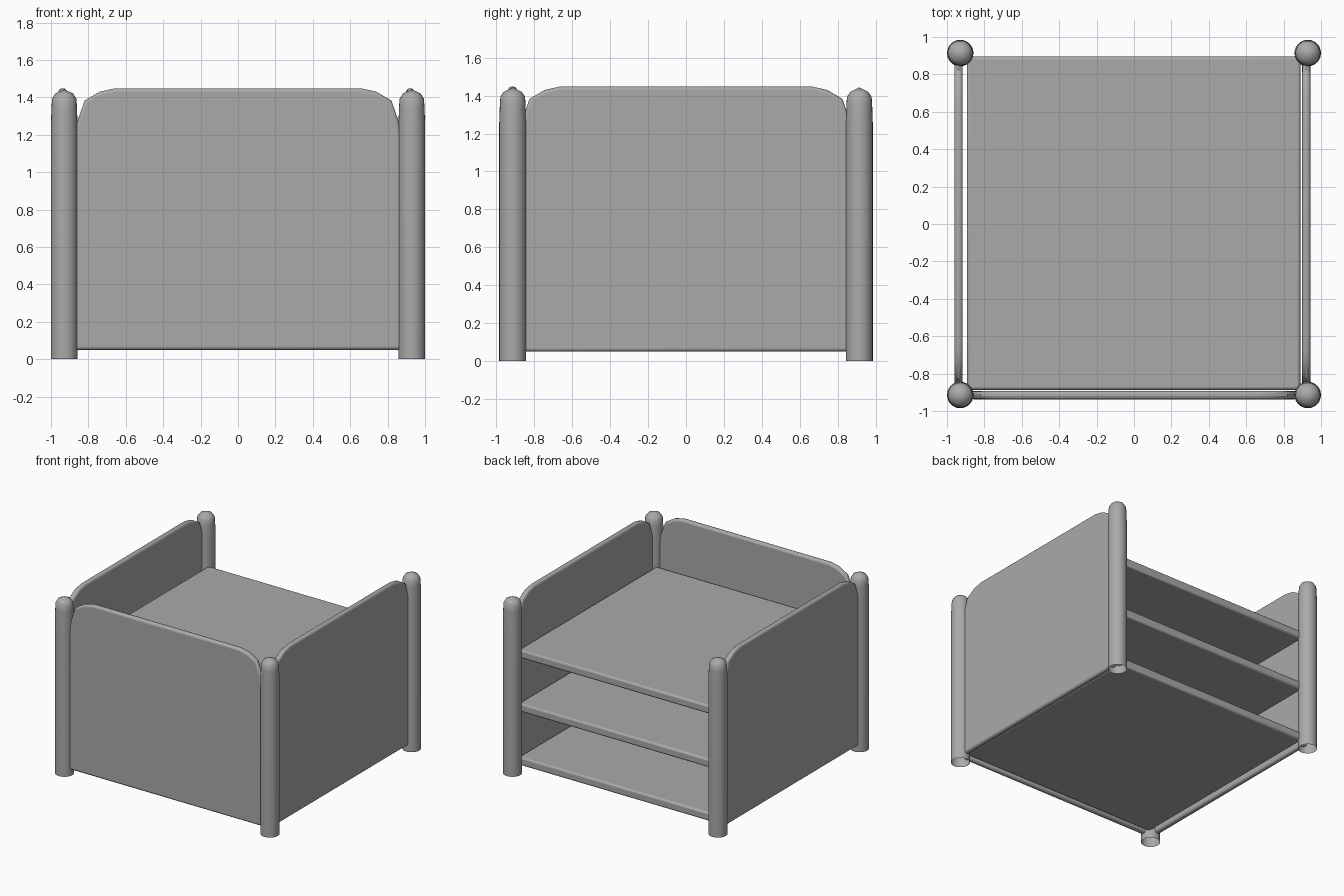
import bpy
import bmesh
import math

cube = bpy.data.objects.get("Cube")
if cube:
    bpy.data.objects.remove(cube, do_unlink=True)

GREY = (0.4, 0.4, 0.4, 1.0)
grey = bpy.data.materials.new("plain_grey")
grey.use_nodes = True
grey.diffuse_color = GREY
grey.node_tree.nodes["Principled BSDF"].inputs["Base Color"].default_value = GREY


def finish(bm, name, bevel=0.0, angle=40):
    """Turn a bmesh into a named, rounded, smooth-shaded object."""
    mesh = bpy.data.meshes.new(name)
    bmesh.ops.recalc_face_normals(bm, faces=bm.faces[:])
    bm.to_mesh(mesh)
    bm.free()
    mesh.materials.append(grey)
    obj = bpy.data.objects.new(name, mesh)
    bpy.context.collection.objects.link(obj)
    if bevel:
        mod = obj.modifiers.new("soft_edges", "BEVEL")
        mod.width = bevel
        mod.segments = 3
        mod.limit_method = "ANGLE"
        mod.angle_limit = math.radians(50)
    bpy.ops.object.select_all(action="DESELECT")
    obj.select_set(True)
    bpy.context.view_layer.objects.active = obj
    bpy.ops.object.shade_smooth_by_angle(angle=math.radians(angle))
    return obj


def make_post(name, x, y):
    """Round post with a slight taper and low domed cap, open underneath."""
    profile = [(0.071, 0), (0.071, 1.26), (0.068, 1.35), (0.065, 1.393),
               (0.048, 1.42), (0, 1.443)]
    bm = bmesh.new()
    verts = [bm.verts.new((r, 0, z)) for r, z in profile]
    edges = [bm.edges.new(pair) for pair in zip(verts, verts[1:])]
    bmesh.ops.spin(bm, geom=verts + edges, cent=(0, 0, 0), axis=(0, 0, 1),
                   angle=math.tau, steps=24)
    bmesh.ops.remove_doubles(bm, verts=bm.verts[:], dist=0.0005)
    obj = finish(bm, name, angle=50)
    obj.location = (x, y, 0)


def make_panel(name, half_width, x, y, turn=0):
    """Upright board with rounded upper corners."""
    corner = [(0, 0.05), (0, 1.18), (0.015, 1.27), (0.055, 1.383),
              (0.135, 1.43), (0.215, 1.448)]
    right = [(half_width - inset, z) for inset, z in corner]
    outline = right + [(-px, z) for px, z in reversed(right)]
    bm = bmesh.new()
    face = bm.faces.new([bm.verts.new((px, -0.022, z)) for px, z in outline])
    result = bmesh.ops.extrude_face_region(bm, geom=[face])
    moved = [v for v in result["geom"] if isinstance(v, bmesh.types.BMVert)]
    bmesh.ops.translate(bm, verts=moved, vec=(0, 0.044, 0))
    obj = finish(bm, name, bevel=0.017)
    obj.location = (x, y, 0)
    obj.rotation_euler.z = turn


def make_shelf(name, top):
    """Wide flat board with rounded edges."""
    bm = bmesh.new()
    bmesh.ops.create_cube(bm, size=1)
    bmesh.ops.scale(bm, verts=bm.verts[:], vec=(1.782, 1.781, 0.068))
    obj = finish(bm, name, bevel=0.015)
    obj.location = (-0.002, 0.004, top - 0.034)


# Four corner posts
for side, sx in (("left", 1), ("right", -1)):
    for end, sy in (("front", -1), ("back", 1)):
        make_post(f"{end}_{side}_post", sx * 0.929, sy * 0.914)

# Panels close three sides; the back stays open
make_panel("front_panel", 0.875, 0, -0.915)
for name, x in (("left_panel", 0.921), ("right_panel", -0.938)):
    make_panel(name, 0.88, x, 0, math.pi / 2)

# Three shelves
for name, top in (("bottom_shelf", 0.135), ("middle_shelf", 0.573), ("top_shelf", 1.011)):
    make_shelf(name, top)
